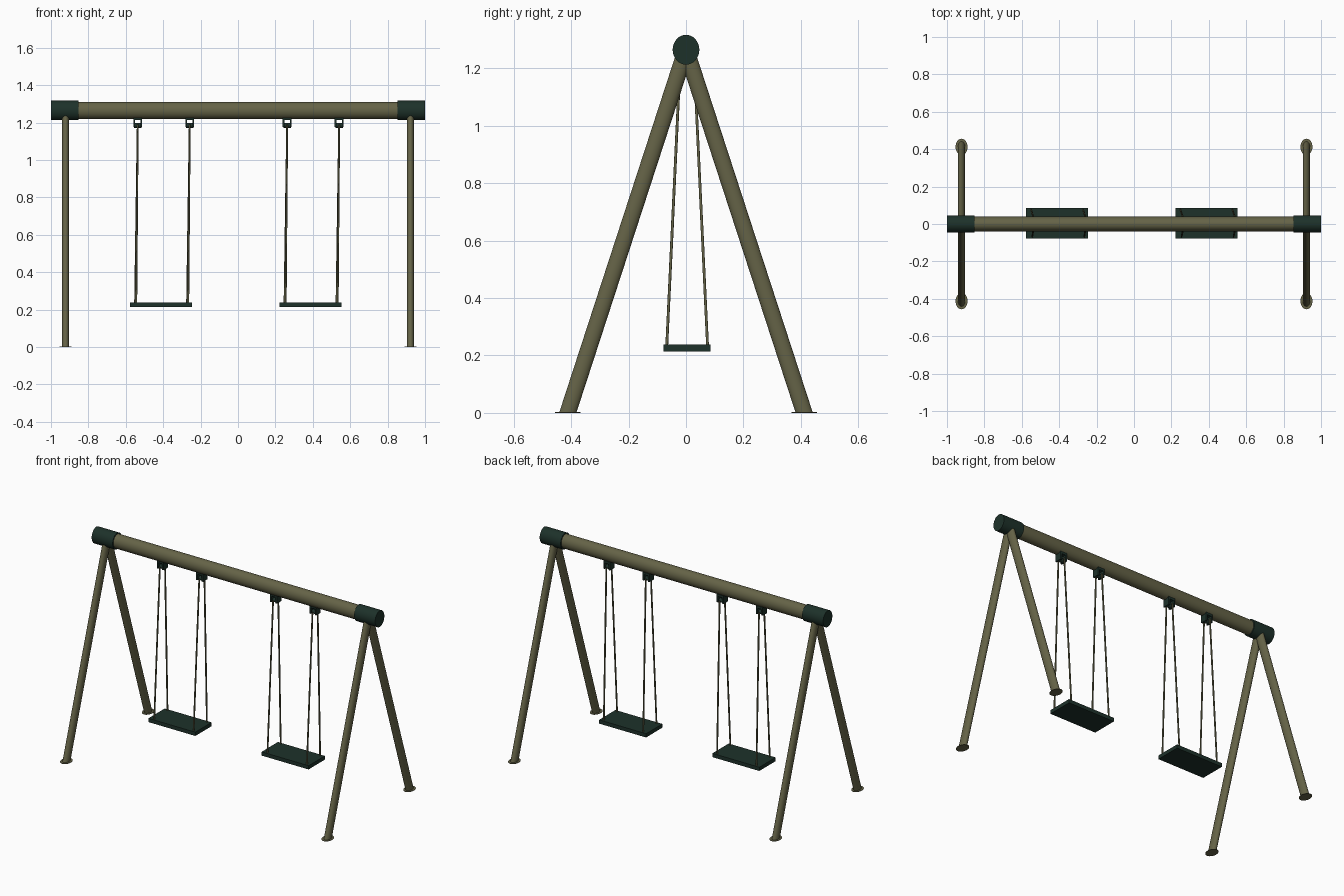
import bpy, bmesh, math
from mathutils import Vector, Matrix

if "Cube" in bpy.data.objects:
    bpy.data.objects.remove(bpy.data.objects["Cube"])


def material(name, rgb):
    m = bpy.data.materials.new(name)
    m.use_nodes = True
    m.diffuse_color = (*rgb, 1)
    bsdf = next(n for n in m.node_tree.nodes if n.type == 'BSDF_PRINCIPLED')
    bsdf.inputs["Base Color"].default_value = (*rgb, 1)
    return m


olive = material("olive_wood", (0.13, 0.125, 0.063))
green = material("dark_green", (0.0125, 0.031, 0.023))


def finish(name, bm, mat, smooth=True):
    bmesh.ops.recalc_face_normals(bm, faces=bm.faces)
    mesh = bpy.data.meshes.new(name)
    bm.to_mesh(mesh)
    bm.free()
    mesh.materials.append(mat)
    ob = bpy.data.objects.new(name, mesh)
    bpy.context.collection.objects.link(ob)
    if smooth:
        bpy.ops.object.select_all(action='DESELECT')
        ob.select_set(True)
        bpy.context.view_layer.objects.active = ob
        bpy.ops.object.shade_smooth_by_angle(angle=math.radians(40))


def add_box(bm, center, size):
    bmesh.ops.create_cube(bm, size=1, matrix=Matrix.Translation(center) @ Matrix.Diagonal((*size, 1)))


def add_cylinder(bm, matrix, sides=24):
    bmesh.ops.create_cone(bm, cap_ends=True, segments=sides, radius1=1, radius2=1, depth=1, matrix=matrix)


def add_rod_x(bm, center, length, ry, rz, sides=32):
    # elliptical rod lying along x
    add_cylinder(bm, Matrix.Translation(center) @ Matrix.Diagonal((length, ry, rz, 1))
                 @ Matrix.Rotation(math.pi / 2, 4, 'Y'), sides)


def add_rod(bm, low, top, radius, sides=10):
    # round rod between two points
    axis = top - low
    turn = axis.to_track_quat('Z', 'Y').to_matrix().to_4x4()
    add_cylinder(bm, Matrix.Translation((low + top) / 2) @ turn
                 @ Matrix.Diagonal((radius, radius, axis.length, 1)), sides)


BEAM_Z = 1.265
LEG_X, FOOT_Y = 0.922, 0.412
SWING_Y = 0.004

# Top beam
bm = bmesh.new()
add_rod_x(bm, (0, 0, BEAM_Z), 1.9, 0.039, 0.045)
finish("top_beam", bm, olive)

# End caps, legs and feet
for side, x in (("left", 1), ("right", -1)):
    bm = bmesh.new()
    add_rod_x(bm, (x * 0.926, 0, BEAM_Z), 0.148, 0.0465, 0.052)
    finish(side + "_end_cap", bm, green)
    for end, y in (("front", -1), ("back", 1)):
        # The leg leans in, cut level at the ground
        bm = bmesh.new()
        add_cylinder(bm, Matrix.Identity(4))
        for v in bm.verts:
            t = v.co.z + 0.5
            v.co = Vector((x * LEG_X + v.co.x * 0.0195, y * FOOT_Y * (1 - t) + v.co.y * 0.03, t * BEAM_Z))
        finish(f"{end}_{side}_leg", bm, olive)
        bm = bmesh.new()
        add_cylinder(bm, Matrix.Translation((x * LEG_X, y * FOOT_Y, 0.0015))
                     @ Matrix.Diagonal((0.032, 0.044, 0.003, 1)))
        finish(f"{end}_{side}_foot_plate", bm, olive)

# Swings
for side, cx in (("right", -0.412), ("left", 0.387)):
    bm = bmesh.new()
    add_box(bm, (cx, SWING_Y, 0.226), (0.331, 0.164, 0.024))
    finish(side + "_swing_seat", bm, green, smooth=False)
    for end, dx in (("right", -0.124), ("left", 0.154)):
        hx = cx + dx
        # Hanger: cheeks, top plate and a cross pin
        bm = bmesh.new()
        for s in (-1, 1):
            add_box(bm, (hx + s * 0.019, SWING_Y, 1.202), (0.01, 0.045, 0.05))
        add_box(bm, (hx, SWING_Y, 1.222), (0.048, 0.045, 0.014))
        add_rod_x(bm, (hx, SWING_Y, 1.185), 0.04, 0.013, 0.013, 16)
        finish(f"{side}_swing_{end}_hanger", bm, green)
        # Suspension rods spreading to the seat edges
        bm = bmesh.new()
        for s in (-1, 1):
            add_rod(bm, Vector((hx - 0.011 - s * 0.003, SWING_Y + s * 0.071, 0.235)),
                    Vector((hx, SWING_Y + s * 0.026, 1.19)), 0.005)
        finish(f"{side}_swing_{end}_suspension", bm, olive)
